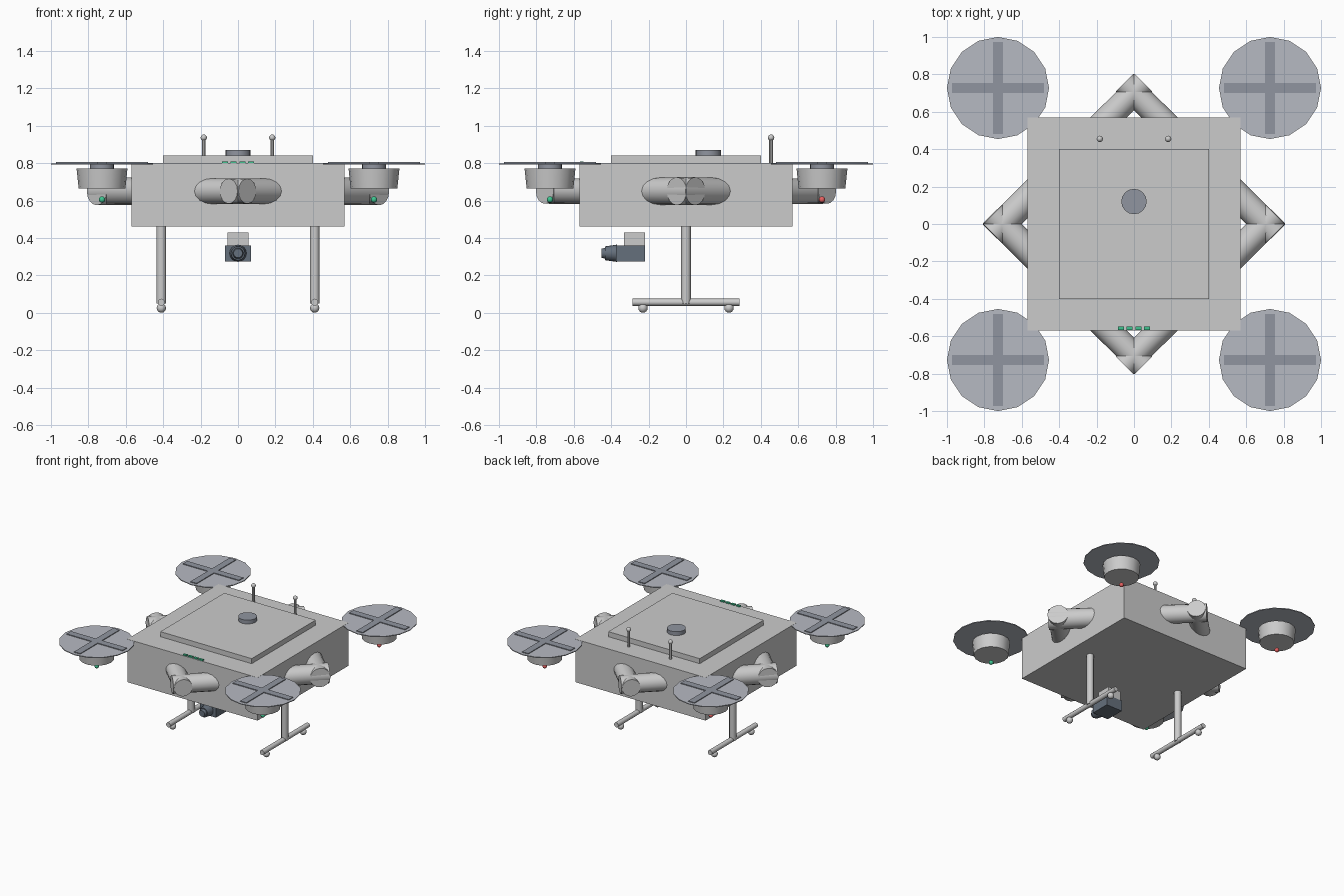
import bpy
from math import pi
from mathutils import Vector

if "Cube" in bpy.data.objects:
    bpy.data.objects.remove(bpy.data.objects["Cube"])


def material(name, rgb):
    m = bpy.data.materials.new(name)
    m.diffuse_color = (*rgb, 1)
    m.use_nodes = True
    m.node_tree.nodes["Principled BSDF"].inputs["Base Color"].default_value = m.diffuse_color
    return m


DARK = material("slate", (0.13, 0.16, 0.20))
BLADE = material("blade_grey", (0.28, 0.30, 0.35))
DISC = material("disc_grey", (0.47, 0.49, 0.54))
GREEN = material("green_light", (0.05, 0.55, 0.28))
RED = material("red_light", (0.80, 0.12, 0.12))


def finish(name, mat=None, smooth=False):
    ob = bpy.context.object
    ob.name = name
    if mat:
        ob.data.materials.append(mat)
    if smooth:
        bpy.ops.object.shade_smooth_by_angle(angle=pi / 5)
    return ob


def box(name, lo, hi, mat=None):
    lo, hi = Vector(lo), Vector(hi)
    bpy.ops.mesh.primitive_cube_add(size=1, location=(lo + hi) / 2)
    bpy.context.object.scale = hi - lo
    bpy.ops.object.transform_apply(location=False, rotation=False, scale=True)
    return finish(name, mat)


def tube(name, a, b, r1, r2=None, sides=16, mat=None):
    a, b = Vector(a), Vector(b)
    d = b - a
    bpy.ops.mesh.primitive_cone_add(vertices=sides, radius1=r1, radius2=r1 if r2 is None else r2,
                                    depth=d.length, location=(a + b) / 2,
                                    rotation=d.to_track_quat('Z', 'Y').to_euler())
    return finish(name, mat, True)


def ball(name, p, r, mat=None):
    bpy.ops.mesh.primitive_uv_sphere_add(segments=12, ring_count=8, radius=r, location=p)
    return finish(name, mat, True)


# Body, lid and satellite receiver
box("body", (-0.57, -0.57, 0.46), (0.57, 0.57, 0.80))
box("top_plate", (-0.4, -0.4, 0.80), (0.4, 0.4, 0.84))
tube("receiver_puck", (0, 0.12, 0.84), (0, 0.12, 0.87), 0.068, mat=BLADE)

# Status lights on the front top edge
for i in range(4):
    x = -0.069 + i * 0.046
    box("status_light", (x - 0.016, -0.567, 0.798), (x + 0.016, -0.549, 0.809), GREEN)

# Four arms crossing in pairs beyond each side of the body
for sx in (-1, 1):
    for sy in (-1, 1):
        tube("arm", (0.755 * sx, -0.05 * sy, 0.65), (-0.05 * sx, 0.755 * sy, 0.65), 0.075, 0.067)

# Rotor units at the corners
for sx in (-1, 1):
    for sy in (-1, 1):
        x, y = 0.727 * sx, 0.727 * sy
        tube("motor", (x, y, 0.665), (x, y, 0.77), 0.125, 0.136)
        tube("rotor_hub", (x, y, 0.77), (x, y, 0.795), 0.065, mat=BLADE)
        tube("rotor_disc", (x, y, 0.793), (x, y, 0.799), 0.273, mat=DISC)
        for w, l in ((0.245, 0.027), (0.027, 0.245)):
            box("blade", (x - w, y - l, 0.797), (x + w, y + l, 0.805), BLADE)
        ball("navigation_light", (x, y, 0.605), 0.017, GREEN if sy < 0 else RED)

for s in (-1, 1):
    # Antennas
    tube("antenna", (0.183 * s, 0.455, 0.80), (0.183 * s, 0.455, 0.935), 0.01, sides=8)
    ball("antenna_tip", (0.183 * s, 0.455, 0.936), 0.017)
    # Landing gear
    tube("leg", (0.41 * s, 0, 0.05), (0.41 * s, 0, 0.47), 0.026, sides=12)
    tube("skid", (0.41 * s, -0.287, 0.056), (0.41 * s, 0.287, 0.056), 0.019, sides=12)
    for y in (-0.23, 0.23):
        ball("foot", (0.41 * s, y, 0.025), 0.025)

# Camera under the nose
box("camera_mount", (-0.056, -0.332, 0.36), (0.056, -0.22, 0.43))
box("camera_body", (-0.07, -0.375, 0.275), (0.07, -0.22, 0.36), DARK)
tube("lens_barrel", (0, -0.37, 0.318), (0, -0.432, 0.318), 0.046, 0.037, mat=DARK)
tube("lens_glass", (0, -0.43, 0.318), (0, -0.452, 0.318), 0.03, 0.024, mat=DARK)
